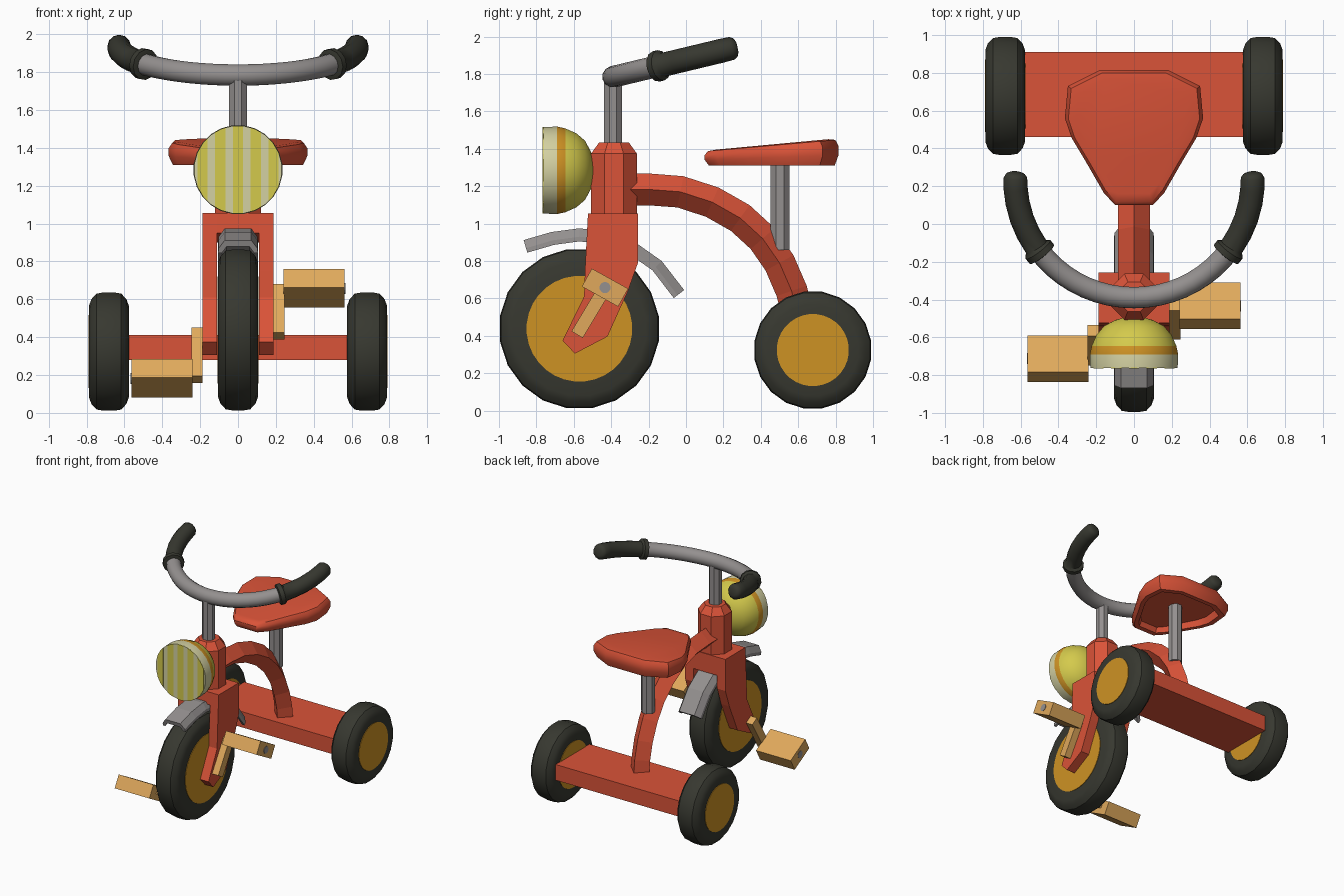
import bpy, bmesh, math
from mathutils import Vector

if "Cube" in bpy.data.objects:
    bpy.data.objects.remove(bpy.data.objects["Cube"])


def material(name, r, g, b):
    lin = [(c / 255 / 12.92) if c < 11 else ((c / 255 + 0.055) / 1.055) ** 2.4 for c in (r, g, b)]
    m = bpy.data.materials.new(name)
    m.diffuse_color = (*lin, 1)
    m.use_nodes = True
    m.node_tree.nodes["Principled BSDF"].inputs["Base Color"].default_value = m.diffuse_color
    return m


RED = material("red paint", 218, 83, 56)
BLACK = material("black rubber", 55, 56, 48)
GREY = material("grey metal", 148, 144, 143)
TAN = material("tan pedal", 224, 169, 92)
AMBER = material("amber", 206, 146, 36)
YELLOW = material("lamp yellow", 212, 202, 76)
PALE = material("pale lens", 212, 209, 162)


def build(name, verts, faces, mats, idx=None, smooth=None):
    me = bpy.data.meshes.new(name)
    me.from_pydata([tuple(v) for v in verts], [], faces)
    for m in mats:
        me.materials.append(m)
    if idx:
        me.polygons.foreach_set("material_index", idx)
    bm = bmesh.new()
    bm.from_mesh(me)
    bmesh.ops.recalc_face_normals(bm, faces=bm.faces)
    bm.to_mesh(me)
    bm.free()
    ob = bpy.data.objects.new(name, me)
    bpy.context.collection.objects.link(ob)
    if smooth:
        bpy.ops.object.select_all(action='DESELECT')
        ob.select_set(True)
        bpy.context.view_layer.objects.active = ob
        bpy.ops.object.shade_smooth_by_angle(angle=math.radians(smooth))
    return ob


def loft(name, rings, mats, seg_mat=None, smooth=None):
    """Join equal-length rings of points, closing both ends."""
    n = len(rings[0])
    verts = [p for ring in rings for p in ring]
    faces, idx = [list(range(n))], [0]
    for i in range(len(rings) - 1):
        for j in range(n):
            k = (j + 1) % n
            faces.append([i * n + j, i * n + k, (i + 1) * n + k, (i + 1) * n + j])
            idx.append(seg_mat[i] if seg_mat else 0)
    faces.append([(len(rings) - 1) * n + j for j in range(n)])
    idx.append(idx[-1])
    return build(name, verts, faces, mats, idx, smooth)


def lathe(name, profile, n, origin, axis, mats, seg_mat=None, smooth=None, phase=0.5):
    X, Y, Z = Vector((1, 0, 0)), Vector((0, 1, 0)), Vector((0, 0, 1))
    w, u, v = {'X': (X, Y, Z), 'Y': (Y, Z, X), 'Z': (Z, X, Y)}[axis]
    rings = []
    for r, h in profile:
        angles = [2 * math.pi * (j + phase) / n for j in range(n)]
        rings.append([Vector(origin) + w * h + (u * math.cos(a) + v * math.sin(a)) * r for a in angles])
    return loft(name, rings, mats, seg_mat, smooth)


def sweep(name, path, section, side, mat, scales=None, smooth=None):
    """Sweep a section along a planar path; side is the plane's normal."""
    path, side = [Vector(p) for p in path], Vector(side).normalized()
    rings = []
    for i, p in enumerate(path):
        t = (path[min(i + 1, len(path) - 1)] - path[max(i - 1, 0)]).normalized()
        up, s = side.cross(t), scales[i] if scales else 1
        rings.append([p + (side * a + up * b) * s for a, b in section])
    return loft(name, rings, [mat], smooth=smooth)


def prism(name, poly, lo, hi, mat, axis='X'):
    put = (lambda d, p: (d, p[0], p[1])) if axis == 'X' else (lambda d, p: (p[0], d, p[1]))
    return loft(name, [[put(d, p) for p in poly] for d in (lo, hi)], [mat])


def bar(cy, cz, length, width, angle):
    """Corners of a rotated rectangle in the y-z plane."""
    c, s = math.cos(math.radians(angle)), math.sin(math.radians(angle))
    return [(cy + a * c - b * s, cz + a * s + b * c) for a, b in
            ((-length / 2, -width / 2), (length / 2, -width / 2), (length / 2, width / 2), (-length / 2, width / 2))]


def circle(r, n):
    return [(r * math.cos(2 * math.pi * j / n), r * math.sin(2 * math.pi * j / n)) for j in range(n)]


# Wheels: tyre with chamfered shoulders and a flat hub disc each side
def wheel(name, x, y, r, hub):
    half = [(hub * 0.6, 0.1), (r - 0.07, 0.105), (r - 0.035, 0.092), (r - 0.006, 0.065), (r, 0.03)]
    prof = [(a, -b) for a, b in half] + half[::-1]
    lathe(name + "_tyre", prof, 20, (x, y, r + 0.008), 'X', [BLACK], smooth=35)
    lathe(name + "_hub", [(hub, -0.107), (hub, 0.107)], 32, (x, y, r + 0.008), 'X', [AMBER])


wheel("front_wheel", 0, -0.57, 0.43, 0.283)
wheel("rear_wheel_right", 0.682, 0.678, 0.316, 0.193)
wheel("rear_wheel_left", -0.682, 0.678, 0.316, 0.193)

# Rear axle board
prism("rear_axle", [(0.46, 0.28), (0.91, 0.28), (0.91, 0.412), (0.46, 0.412)], -0.578, 0.578, RED)

# Fork legs and crown
leg = [(-0.524, 1.055), (-0.257, 1.055), (-0.257, 0.79), (-0.31, 0.64), (-0.42, 0.396),
       (-0.594, 0.305), (-0.66, 0.375), (-0.545, 0.61), (-0.54, 0.75)]
prism("fork_leg_right", leg, 0.11, 0.187, RED)
prism("fork_leg_left", leg, -0.187, -0.11, RED)
prism("fork_crown", [(-0.524, 1.055), (-0.257, 1.055), (-0.257, 0.9), (-0.528, 0.95)], -0.11, 0.11, RED)

# Head tube and handlebar stem
lathe("head_tube", [(0.132, 1.05), (0.132, 1.375), (0.085, 1.435)], 8, (0, -0.385, 0), 'Z', [RED])
lathe("stem", [(0.051, 1.4), (0.051, 1.78)], 8, (0, -0.39, 0), 'Z', [GREY])

# Curved frame tube with diamond section
frame = [(-0.36, 1.183), (-0.2, 1.183), (-0.03, 1.17), (0.14, 1.115), (0.29, 1.03),
         (0.41, 0.92), (0.5, 0.79), (0.565, 0.64), (0.6, 0.5), (0.61, 0.4)]
sweep("frame_tube", [(0, y, z) for y, z in frame], circle(0.085, 4), (1, 0, 0), RED)

# Fender over the front wheel
fender = [(-0.868, 0.912), (-0.72, 0.955), (-0.57, 0.975), (-0.4, 0.955), (-0.26, 0.892), (-0.13, 0.8), (-0.01, 0.645)]
channel = [(-0.105, -0.07), (-0.103, -0.045), (-0.07, 0), (0.07, 0), (0.103, -0.045),
           (0.105, -0.07), (0.085, -0.07), (0.06, -0.035), (-0.06, -0.035), (-0.085, -0.07)]
sweep("fender", [(0, y, z) for y, z in fender], channel, (1, 0, 0), GREY)

# Seat: lofted outline with a hollow underside, rising to the back
half = [(0.1, 0.1), (0.16, 0.165), (0.255, 0.33), (0.33, 0.455), (0.366, 0.56), (0.35, 0.73), (0.18, 0.815)]
outline = half + [(-x, y) for x, y in reversed(half)]
levels = [(0.78, 0.45, 0), (0.83, 0, 0), (0.94, 0, 0), (1, 0.38, 0), (1, 0.72, 0), (0.95, 0.95, 0), (0.84, 1, 0)]
rings = []
for s, f, _ in levels:
    ring = []
    for x, y in outline:
        yy = 0.48 + (y - 0.48) * s
        top = 1.39 + (yy - 0.1) / 0.7 * 0.065
        ring.append((x * s, yy, 1.31 + (top - 1.31) * f))
    rings.append(ring)
loft("seat", rings, [RED], smooth=40)
lathe("seat_post", [(0.055, 0.86), (0.055, 1.365)], 8, (0, 0.503, 0), 'Z', [GREY])


# Handlebar: tilted half-ellipse with collared grips
def bar_point(deg):
    t = math.radians(deg)
    y = 0.23 - 0.62 * math.cos(t)
    return (0.628 * math.sin(t), y, 1.785 + (y + 0.39) * 0.24)


tilt = (0, -0.24, 1)
sweep("handlebar", [bar_point(-54 + 6 * i) for i in range(19)], circle(0.058, 12), tilt, GREY, smooth=40)
grip = [(50.5, 0.06), (51, 0.083), (54, 0.083), (55.5, 0.064), (63, 0.064), (71, 0.064),
        (79, 0.064), (86, 0.064), (91.5, 0.062), (93.2, 0.05), (94, 0.03)]
for sign, label in ((1, "right"), (-1, "left")):
    sweep("grip_" + label, [bar_point(sign * a) for a, _ in grip], circle(1, 12), tilt, BLACK,
          [r for _, r in grip], smooth=40)

# Headlight: pale rim, amber band, yellow dome
lamp = [(0.233, -0.762), (0.236, -0.69), (0.226, -0.645), (0.2, -0.587), (0.16, -0.54), (0.1, -0.508),
        (0.05, -0.495), (0.01, -0.493)]
lathe("headlight", lamp, 24, (0, 0, 1.285), 'Y', [PALE, AMBER, YELLOW], [0, 1, 2, 2, 2, 2, 2], smooth=40)

# Lens stripes as thin plates
for i in range(-2, 3):
    a, b = max(i * 0.094 - 0.027, -0.228), min(i * 0.094 + 0.027, 0.228)
    xs = [a, (a + b) / 2, b]
    up = [(x, 1.285 + math.sqrt(0.232 ** 2 - x * x)) for x in xs]
    low = [(x, 1.285 - math.sqrt(0.232 ** 2 - x * x)) for x in reversed(xs)]
    prism("lens_stripe", up + low, -0.766, -0.761, YELLOW, 'Y')

# Cranks, pedals and pedal pins, opposite each other about the hub
for s, label in ((1, "right"), (-1, "left")):
    def span(a, b):
        return sorted((s * a, s * b))
    prism("crank_" + label, bar(-0.573 + s * 0.068, 0.42 + s * 0.115, 0.3, 0.07, 59), *span(0.187, 0.245), TAN)
    py, pz = -0.573 + s * 0.14, 0.42 + s * 0.238
    prism("pedal_" + label, bar(py, pz, 0.222, 0.11, -29), *span(0.24, 0.563), TAN)
    lathe("pedal_pin_" + label, [(0.03, s * 0.555), (0.03, s * 0.567)], 12, (0, py, pz), 'X', [GREY])
